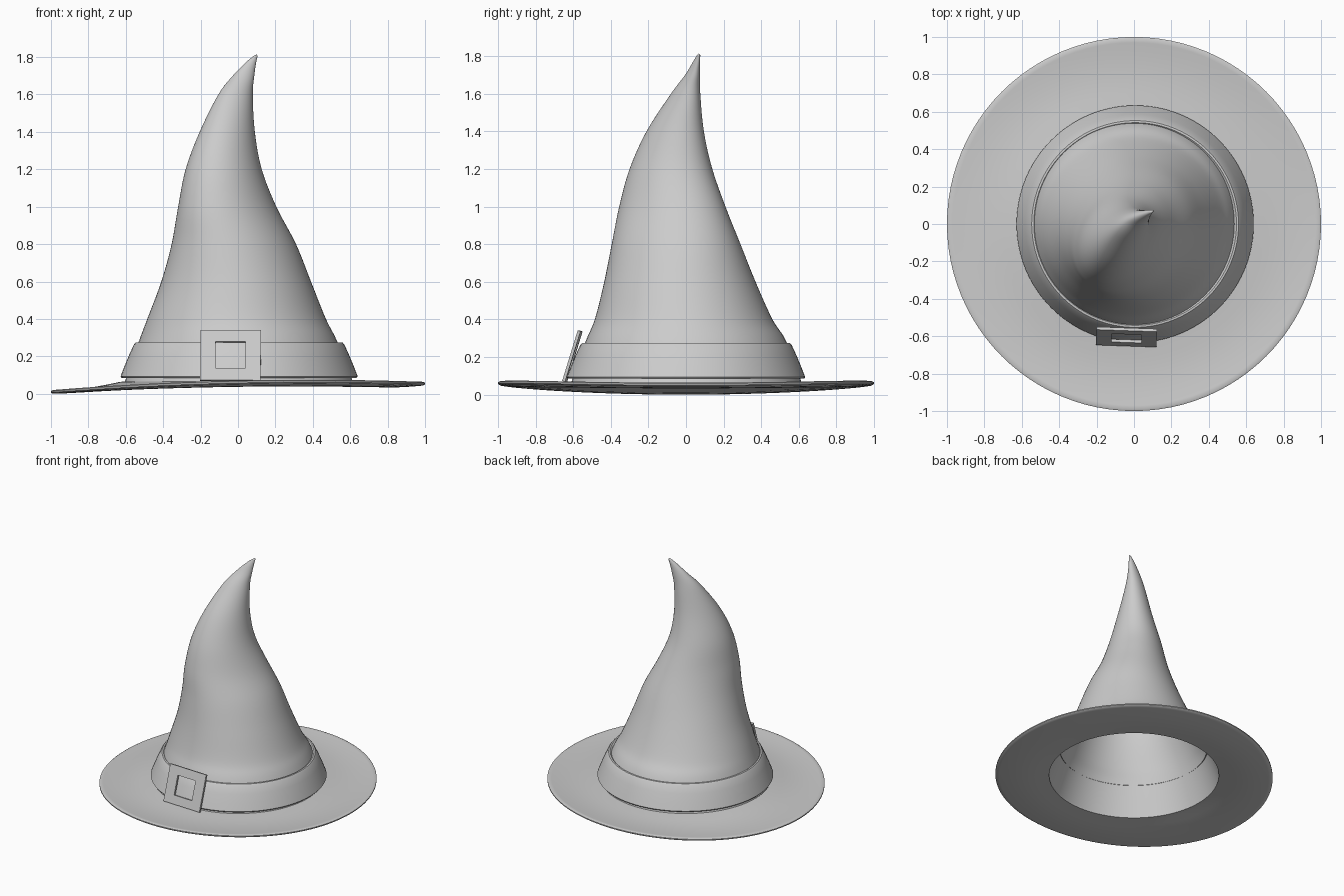
import bpy, bmesh, math
from mathutils import Vector, Matrix

if "Cube" in bpy.data.objects:
    bpy.data.objects.remove(bpy.data.objects["Cube"])

N = 96


def make_object(name, bm, smooth=True):
    bmesh.ops.recalc_face_normals(bm, faces=bm.faces)
    me = bpy.data.meshes.new(name)
    bm.to_mesh(me)
    bm.free()
    ob = bpy.data.objects.new(name, me)
    bpy.context.collection.objects.link(ob)
    if smooth:
        bpy.ops.object.select_all(action='DESELECT')
        ob.select_set(True)
        bpy.context.view_layer.objects.active = ob
        bpy.ops.object.shade_smooth_by_angle(angle=math.radians(40))
    return ob


def loft(name, rings, closed=False, tip=None):
    """Skin a list of rings of points, optionally looped or ended in a point."""
    bm = bmesh.new()
    vs = [[bm.verts.new(p) for p in ring] for ring in rings]
    pairs = list(zip(vs, vs[1:])) + ([(vs[-1], vs[0])] if closed else [])
    for a, b in pairs:
        for i in range(N):
            j = (i + 1) % N
            bm.faces.new((a[i], a[j], b[j], b[i]))
    if tip:
        t = bm.verts.new(tip)
        for i in range(N):
            bm.faces.new((vs[-1][i], vs[-1][(i + 1) % N], t))
    return make_object(name, bm)


def spline(rows, steps):
    """Smooth interpolation through rows of numbers."""
    rows = [Vector(r) for r in rows]
    out = []
    for i in range(len(rows) - 1):
        p0, p1, p2 = rows[max(i - 1, 0)], rows[i], rows[i + 1]
        p3 = rows[min(i + 2, len(rows) - 1)]
        for s in range(steps):
            t = s / steps
            out.append(0.5 * (2 * p1 + (p2 - p0) * t
                              + (2 * p0 - 5 * p1 + 4 * p2 - p3) * t * t
                              + (3 * p1 - p0 - 3 * p2 + p3) * t ** 3))
    return out + [rows[-1]]


angles = [2 * math.pi * i / N for i in range(N)]

# Crown: z, min x, max x, min y, max y, diagonal stretch
crown_rows = [
    (0.05, -0.61, 0.62, -0.615, 0.62, 0),
    (0.28, -0.53, 0.53, -0.535, 0.535, 0),
    (0.40, -0.485, 0.47, -0.485, 0.46, 0.02),
    (0.60, -0.41, 0.39, -0.435, 0.37, 0.05),
    (0.80, -0.355, 0.31, -0.395, 0.29, 0.12),
    (1.00, -0.32, 0.205, -0.355, 0.21, 0.2),
    (1.20, -0.28, 0.127, -0.30, 0.14, 0.2),
    (1.40, -0.205, 0.09, -0.21, 0.095, 0.25),
    (1.60, -0.105, 0.079, -0.08, 0.076, 0.3),
    (1.70, -0.028, 0.087, -0.005, 0.074, 0.3),
    (1.77, 0.04, 0.097, 0.037, 0.075, 0.3),
    (1.805, 0.082, 0.105, 0.058, 0.076, 0.3),
]
rings = []
for z, x0, x1, y0, y1, phi in spline(crown_rows, 6):
    rings.append([((x0 + x1) / 2 + (x1 - x0) / 2 * math.cos(a),
                   (y0 + y1) / 2 + (y1 - y0) / 2 * math.sin(a + phi), z)
                  for a in angles])
loft("crown", rings, tip=(0.1, 0.068, 1.815))


# Brim: thin wavy ring with a rounded outer edge
def edge_height(a):
    return 0.047 + 0.0225 * math.cos(a) - 0.0147 * math.cos(2 * a)


def brim_ring(r, off):
    f = min(max((r - 0.62) / 0.38, 0), 1)
    ring = []
    for a in angles:
        z = 0.056 * (1 - f) + edge_height(a) * f - 0.012 * math.sin(math.pi * f)
        ring.append((r * math.cos(a), r * math.sin(a), z + off))
    return ring


radii = [0.612, 0.64, 0.7, 0.76, 0.82, 0.88, 0.93, 0.97, 0.99]
loft("brim", [brim_ring(r, 0.010) for r in radii]
     + [brim_ring(1.0, 0.004), brim_ring(1.0, -0.004)]
     + [brim_ring(r, -0.010) for r in reversed(radii)], closed=True)

# Hat band: sloping strip with a softened top edge
band = [(0.61, 0.085), (0.628, 0.085), (0.634, 0.093), (0.612, 0.15), (0.587, 0.21),
        (0.563, 0.262), (0.553, 0.274), (0.542, 0.275), (0.53, 0.265)]
loft("hat_band", [[(0.006 + r * math.cos(a), r * math.sin(a), z) for a in angles]
                  for r, z in band])

# Buckle: square frame leaning against the front of the band
bm = bmesh.new()
outer, inner, h = (0.162, 0.14), (0.08, 0.074), 0.008
corners = [(-1, -1), (1, -1), (1, 1), (-1, 1)]
loops = [[bm.verts.new((cx * w[0], y, cz * w[1])) for cx, cz in corners]
         for w, y in ((outer, -h), (inner, -h), (inner, h), (outer, h))]
for k in range(4):
    a, b = loops[k], loops[(k + 1) % 4]
    for i in range(4):
        j = (i + 1) % 4
        bm.faces.new((a[i], a[j], b[j], b[i]))
buckle = make_object("buckle", bm, smooth=False)
buckle.matrix_world = (Matrix.Translation((-0.04, -0.604, 0.205))
                       @ Matrix.Rotation(math.radians(-2), 4, 'Z')
                       @ Matrix.Rotation(-math.atan2(0.08, 0.26), 4, 'X'))
